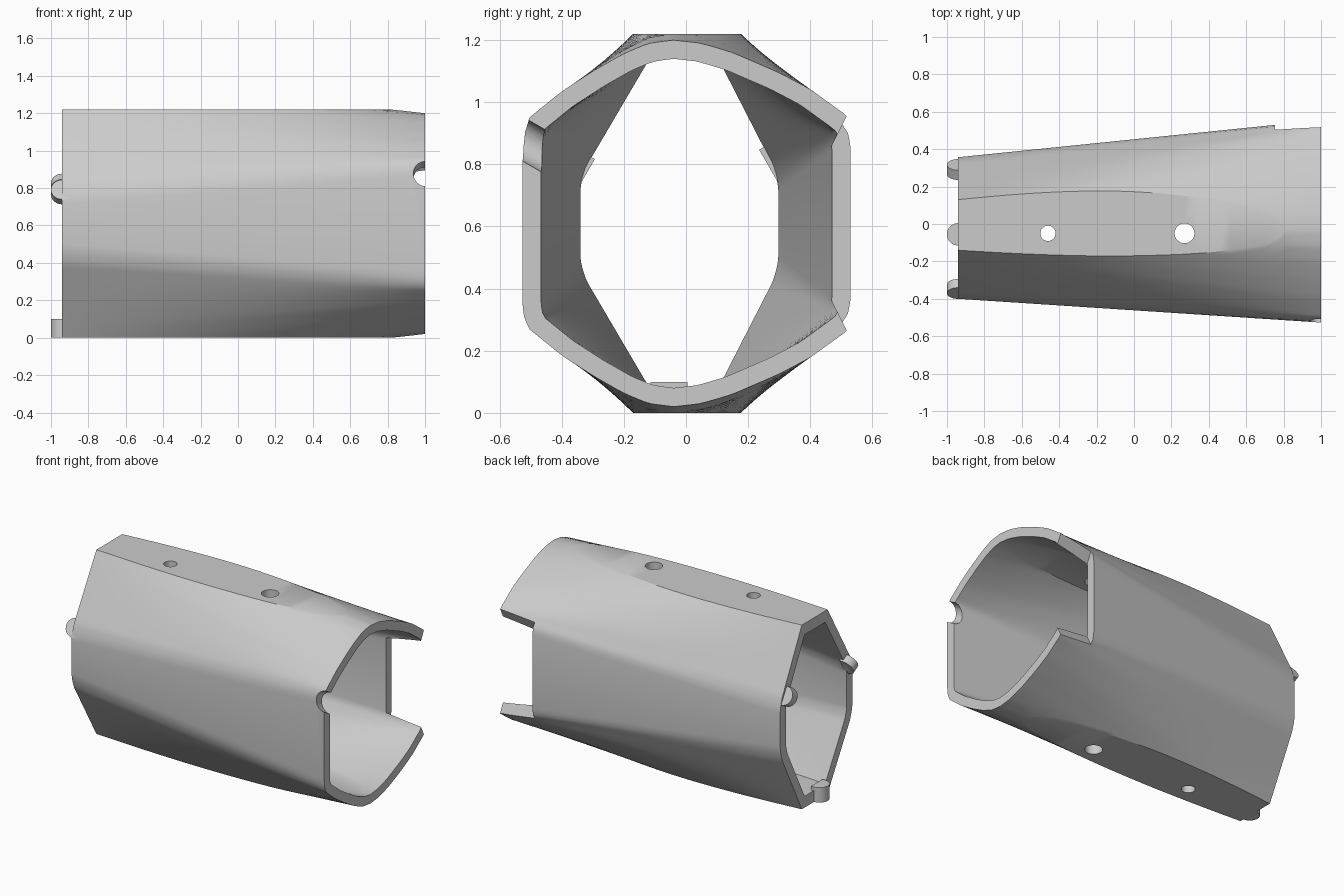
import bpy, bmesh, math
from mathutils import Matrix, Vector

if "Cube" in bpy.data.objects:
    bpy.data.objects.remove(bpy.data.objects["Cube"])

X0, X1, TOP, WALL = -0.94, 1.0, 1.22, 0.06
MID = TOP / 2
FLANK, HALF, STEPS = 30, 26, 32

grey = bpy.data.materials.new("light grey")
grey.use_nodes = True
grey.diffuse_color = (0.6, 0.6, 0.6, 1)
grey.node_tree.nodes["Principled BSDF"].inputs["Base Color"].default_value = (0.6, 0.6, 0.6, 1)


def make_object(name, bm):
    bmesh.ops.recalc_face_normals(bm, faces=bm.faces)
    mesh = bpy.data.meshes.new(name)
    bm.to_mesh(mesh)
    bm.free()
    mesh.materials.append(grey)
    ob = bpy.data.objects.new(name, mesh)
    bpy.context.collection.objects.link(ob)
    return ob


def bridge(bm, a, b):
    for i in range(len(a)):
        j = (i + 1) % len(a)
        bm.faces.new((a[i], a[j], b[j], b[i]))


def prism(name, start, end):
    bm = bmesh.new()
    a, b = ([bm.verts.new(p) for p in ring] for ring in (start, end))
    bridge(bm, a, b)
    bm.faces.new(a)
    bm.faces.new(b)
    return make_object(name, bm)


def rod(name, start, end, radius):
    axis = Vector(end) - Vector(start)
    bm = bmesh.new()
    bmesh.ops.create_cone(bm, cap_ends=True, segments=32, radius1=radius, radius2=radius, depth=axis.length)
    turn = axis.to_track_quat('Z', 'Y').to_matrix().to_4x4()
    bm.transform(Matrix.Translation((Vector(start) + Vector(end)) / 2) @ turn)
    return make_object(name, bm)


def combine(ob, other, operation):
    mod = ob.modifiers.new("cut", 'BOOLEAN')
    mod.operation, mod.object, mod.solver = operation, other, 'EXACT'
    bpy.ops.object.select_all(action='DESELECT')
    bpy.context.view_layer.objects.active = ob
    ob.select_set(True)
    bpy.ops.object.modifier_apply(modifier=mod.name)
    bpy.data.objects.remove(other)


def resample(pts, n, power=1.0):
    lengths = [(b - a).length for a, b in zip(pts, pts[1:])]
    out = []
    for k in range(n + 1):
        d = sum(lengths) * (k / n) ** power
        i = 0
        while i < len(lengths) - 1 and d > lengths[i]:
            d -= lengths[i]
            i += 1
        out.append(pts[i].lerp(pts[i + 1], min(1, d / lengths[i])))
    return out


def inset(pts, d):
    drop = Vector((0, 0.1))
    padded = [pts[0] - drop] + pts + [pts[-1] - drop]
    out = []
    for before, p, after in zip(padded, pts, padded[2:]):
        a, b = (p - before).normalized(), (after - p).normalized()
        na, nb = Vector((a.y, -a.x)), Vector((b.y, -b.x))
        out.append(p + (na + nb) * d / (1 + na.dot(nb)))
    return out


def halves(outline, apex, d, front_power, back_power):
    # Front and back half outlines, each from its lower corner up to the apex
    pts = inset([Vector(p) for p in outline], d)
    result = []
    for half, power in ((pts[:apex + 1], front_power), (pts[apex:][::-1], back_power)):
        result.append(resample(half[:3], 4) + resample(half[2:], FLANK, power)[1:])
    return result


# Upper end outlines: pointed at the narrow end, rounded at the wide end
narrow = [(-0.4, 0.72), (-0.395, 0.76), (-0.375, 0.82), (-0.034, 1.4), (0.003, 1.42),
          (0.038, 1.4), (0.335, 0.82), (0.353, 0.76), (0.357, 0.72)]
wide = [(-0.527, 0.86), (-0.522, 0.91), (-0.505, 0.95), (-0.4, 1.035), (-0.3, 1.1), (-0.2, 1.157),
        (-0.12, 1.19), (-0.04, 1.2), (0.05, 1.19), (0.15, 1.16), (0.3, 1.095), (0.4, 1.042),
        (0.52, 0.955), (0.547, 0.92), (0.555, 0.87)]


def trim(pts, limit):
    for i, (a, b) in enumerate(zip(pts, pts[1:])):
        if b.y > limit:
            return pts[:i + 1] + [a.lerp(b, (limit - a.y) / (b.y - a.y))]
    return pts


def rings(bm, d, limit):
    ends = halves(narrow, 4, d, 0.63, 0.5), halves(wide, 7, d, 1.58, 2.0)
    out = []
    for k in range(STEPS + 1):
        t = k / STEPS
        front, back = (resample(trim([p.lerp(q, t) for p, q in zip(a, b)], limit), HALF)
                       for a, b in zip(*ends))
        upper = front + back[::-1]
        outline = upper + [Vector((p.x, TOP - p.y)) for p in reversed(upper)]
        out.append([bm.verts.new((X0 + (X1 - X0) * t, *p)) for p in outline])
    return out


# Tapered tube with flattened top and bottom
bm = bmesh.new()
outer, inner = rings(bm, 0, TOP), rings(bm, WALL, TOP - 0.075)
for skin in (outer, inner):
    for a, b in zip(skin, skin[1:]):
        bridge(bm, a, b)
for end in (0, -1):
    bridge(bm, outer[end], inner[end])
bmesh.ops.remove_doubles(bm, verts=bm.verts, dist=0.00001)
body = make_object("tapered_sleeve", bm)

# Window in the back wall at the wide end
window = [(0.4, 0.72), (0.6, 1.12), (0.6, 0.1), (0.4, 0.5)]
combine(body, prism("window", *([(x, y, z) for y, z in window] for x in (0.755, 1.1))), 'DIFFERENCE')

# Vertical pin holes
for x, r in ((-0.46, 0.041), (0.27, 0.053)):
    combine(body, rod("pin_hole", (x, -0.05, -0.2), (x, -0.05, 1.5), r), 'DIFFERENCE')

# Half-round tabs on the narrow end, with matching notches in the wide end
for angle, r0, r1 in ((30, 0.37, 0.43), (150, 0.31, 0.364), (270, 0.51, 0.609)):
    c, s = math.cos(math.radians(angle)), math.sin(math.radians(angle))

    def radial(x, r, side=0):
        return (x, -0.055 + r * c - side * s, MID + r * s + side * c)

    combine(body, rod("notch", radial(X1, 0.35), radial(X1, 0.8), 0.062), 'DIFFERENCE')
    arc = [(X0 - 0.06 * math.sin(math.pi * k / 16), 0.06 * math.cos(math.pi * k / 16)) for k in range(17)]
    arc = [(X0 + 0.02, 0.06)] + arc + [(X0 + 0.02, -0.06)]
    combine(body, prism("tab", *([radial(x, r, side) for x, side in arc] for r in (r0, r1))), 'UNION')

bpy.ops.object.select_all(action='DESELECT')
bpy.context.view_layer.objects.active = body
body.select_set(True)
bpy.ops.object.shade_smooth_by_angle(angle=math.radians(30))
